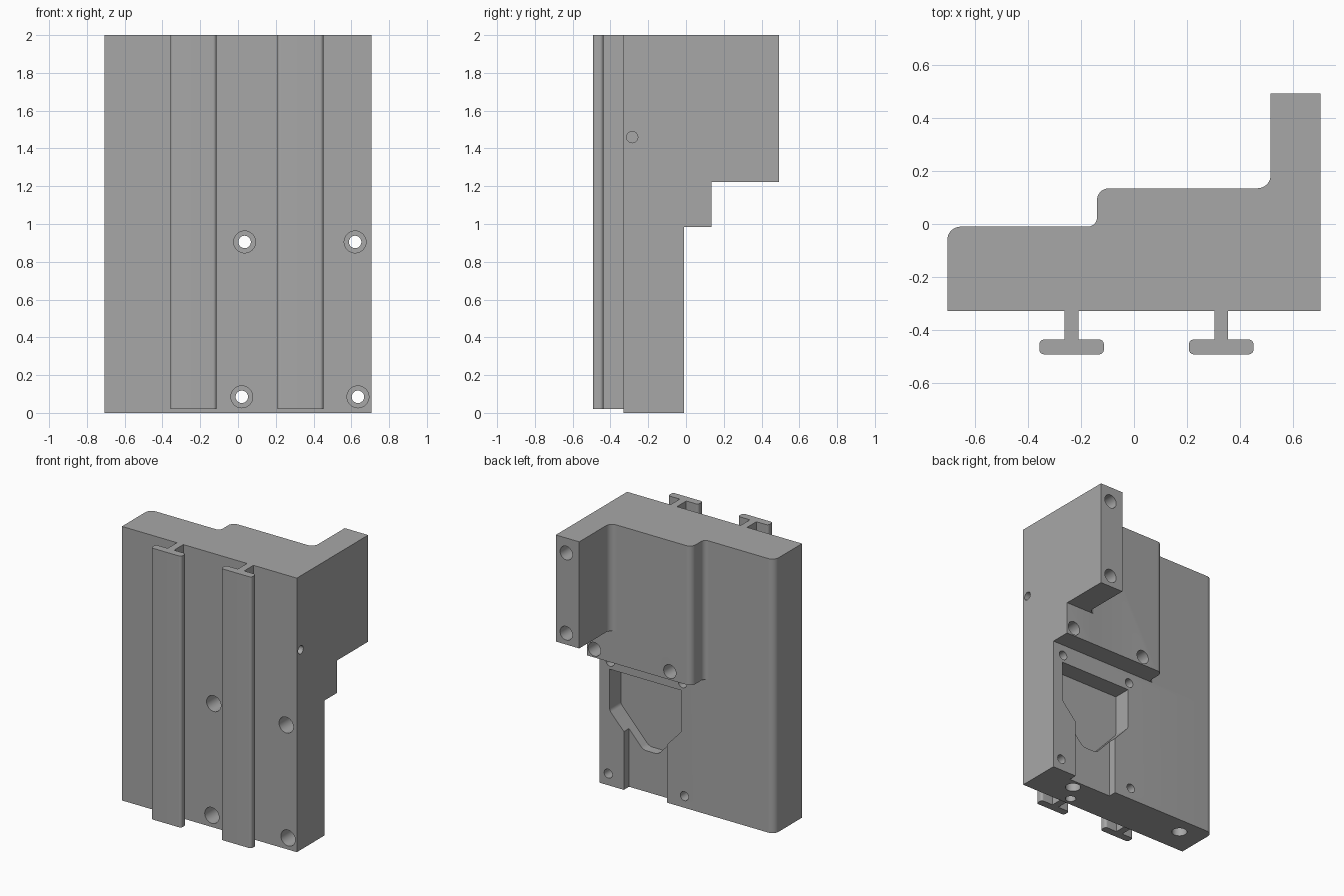
import bpy, bmesh, math
from mathutils import Vector, Matrix

if "Cube" in bpy.data.objects:
    bpy.data.objects.remove(bpy.data.objects["Cube"], do_unlink=True)

grey = bpy.data.materials.new("machined grey")
grey.use_nodes = True
colour = (0.39, 0.39, 0.39, 1)
grey.diffuse_color = colour
grey.node_tree.nodes["Principled BSDF"].inputs["Base Color"].default_value = colour


def rounded(corners, steps=8):
    """Outline through (x, y[, radius]) corners, with arcs where a radius is given."""
    pts = []
    for i, corner in enumerate(corners):
        p = Vector(corner[:2])
        if len(corner) < 3:
            pts.append(p)
            continue
        a = (Vector(corners[i - 1][:2]) - p).normalized()
        b = (Vector(corners[(i + 1) % len(corners)][:2]) - p).normalized()
        half = a.angle(b) / 2
        radius = corner[2]
        centre = p + (a + b).normalized() * radius / math.sin(half)
        start = p + a * radius / math.tan(half) - centre
        end = p + b * radius / math.tan(half) - centre
        sweep = start.angle_signed(end)
        for k in range(steps + 1):
            pts.append(centre + Matrix.Rotation(-sweep * k / steps, 2) @ start)
    return pts


def prism(name, pts, low, high, axis="z"):
    """Extrude an outline along z (x, y points) or along y (x, z points)."""
    def place(p, t):
        return (p[0], p[1], t) if axis == "z" else (p[0], t, p[1])
    bm = bmesh.new()
    face = bm.faces.new([bm.verts.new(place(p, low)) for p in pts])
    ext = bmesh.ops.extrude_face_region(bm, geom=[face])
    moved = [v for v in ext["geom"] if isinstance(v, bmesh.types.BMVert)]
    shift = Vector((0, 0, high - low)) if axis == "z" else Vector((0, high - low, 0))
    bmesh.ops.translate(bm, verts=moved, vec=shift)
    bmesh.ops.recalc_face_normals(bm, faces=bm.faces)
    mesh = bpy.data.meshes.new(name)
    bm.to_mesh(mesh)
    bm.free()
    mesh.materials.append(grey)
    obj = bpy.data.objects.new(name, mesh)
    bpy.context.collection.objects.link(obj)
    return obj


def select(obj):
    bpy.ops.object.select_all(action="DESELECT")
    obj.select_set(True)
    bpy.context.view_layer.objects.active = obj


def cut(target, cutter):
    cutter.hide_render = True
    select(target)
    mod = target.modifiers.new("cut", "BOOLEAN")
    mod.operation, mod.solver, mod.object = "DIFFERENCE", "EXACT", cutter
    bpy.ops.object.modifier_apply(modifier=mod.name)
    bpy.data.objects.remove(cutter, do_unlink=True)


def drill(target, start, direction, radius, depth):
    """Blind or through hole entering at start."""
    d = Vector(direction)
    over = 0.02
    bpy.ops.mesh.primitive_cylinder_add(
        vertices=32, radius=radius, depth=depth + over,
        location=Vector(start) + d * (depth - over) / 2,
        rotation=d.to_track_quat("Z", "Y").to_euler())
    cut(target, bpy.context.object)


def box_outline(x0, x1, y0, y1):
    return [(x0, y0), (x1, y0), (x1, y1), (x0, y1)]


FRONT, BASE, STEP, BACK = -0.33, -0.01, 0.135, 0.493
SIDE = 0.706

# Stepped body
body = prism("stepped_body", rounded([
    (-SIDE, FRONT), (SIDE, FRONT), (SIDE, BACK), (0.517, BACK),
    (0.517, STEP, 0.05), (-0.14, STEP, 0.045),
    (-0.14, BASE, 0.035), (-SIDE, BASE, 0.05)]), 0, 2)

# Undercuts that shorten the two raised steps
for level, top in ((BASE, 0.985), (STEP, 1.222)):
    cut(body, prism("undercut", box_outline(-1, 1, level, 1), -1, top))

# Pointed pocket and the shallow slot leading down from it
MID = 0.334
pocket = rounded([(MID - 0.29, 0.85), (MID + 0.29, 0.85), (MID + 0.29, 0.55, 0.04),
                  (MID + 0.06, 0.3, 0.06), (MID - 0.06, 0.3, 0.06),
                  (MID - 0.29, 0.55, 0.04)])
cut(body, prism("pocket_cutter", pocket, BASE - 0.13, BASE + 0.1, "y"))
cut(body, prism("slot_cutter", box_outline(MID - 0.175, MID + 0.175, -0.1, 0.6),
                BASE - 0.06, BASE + 0.1, "y"))

# Counterbored through holes
for x, z in ((0.035, 0.905), (0.62, 0.905), (0.02, 0.085), (0.635, 0.085)):
    drill(body, (x, FRONT, z), (0, 1, 0), 0.058, 0.17)
    drill(body, (x, FRONT, z), (0, 1, 0), 0.033, 0.4)

# Blind holes in the back faces
for x, y, z in ((0.645, STEP, 1.045), (0.036, STEP, 1.045),
                (0.622, BACK, 1.89), (0.622, BACK, 1.305)):
    drill(body, (x, y, z), (0, -1, 0), 0.05, 0.25)

# Blind holes in the left side and the underside
drill(body, (SIDE, -0.285, 1.46), (-1, 0, 0), 0.03, 0.2)
for x, y, radius in ((0.424, -0.14, 0.052), (0.336, -0.27, 0.036), (-0.52, -0.14, 0.052)):
    drill(body, (x, y, 0), (0, 0, 1), radius, 0.2)

# T-shaped rails on the front
rails = []
for name, x in (("right_rail", -0.236), ("left_rail", 0.33)):
    head, stem, neck, face, r = 0.122, 0.026, -0.437, -0.493, 0.018
    rails.append(prism(name, rounded([
        (x - stem, FRONT), (x - stem, neck), (x - head, neck, r), (x - head, face, r),
        (x + head, face, r), (x + head, neck, r), (x + stem, neck), (x + stem, FRONT)]),
        0.02, 2))

# Smooth the rounded corners, keep the machined edges crisp
for obj in [body] + rails:
    select(obj)
    bpy.ops.object.shade_smooth_by_angle(angle=math.radians(30))
